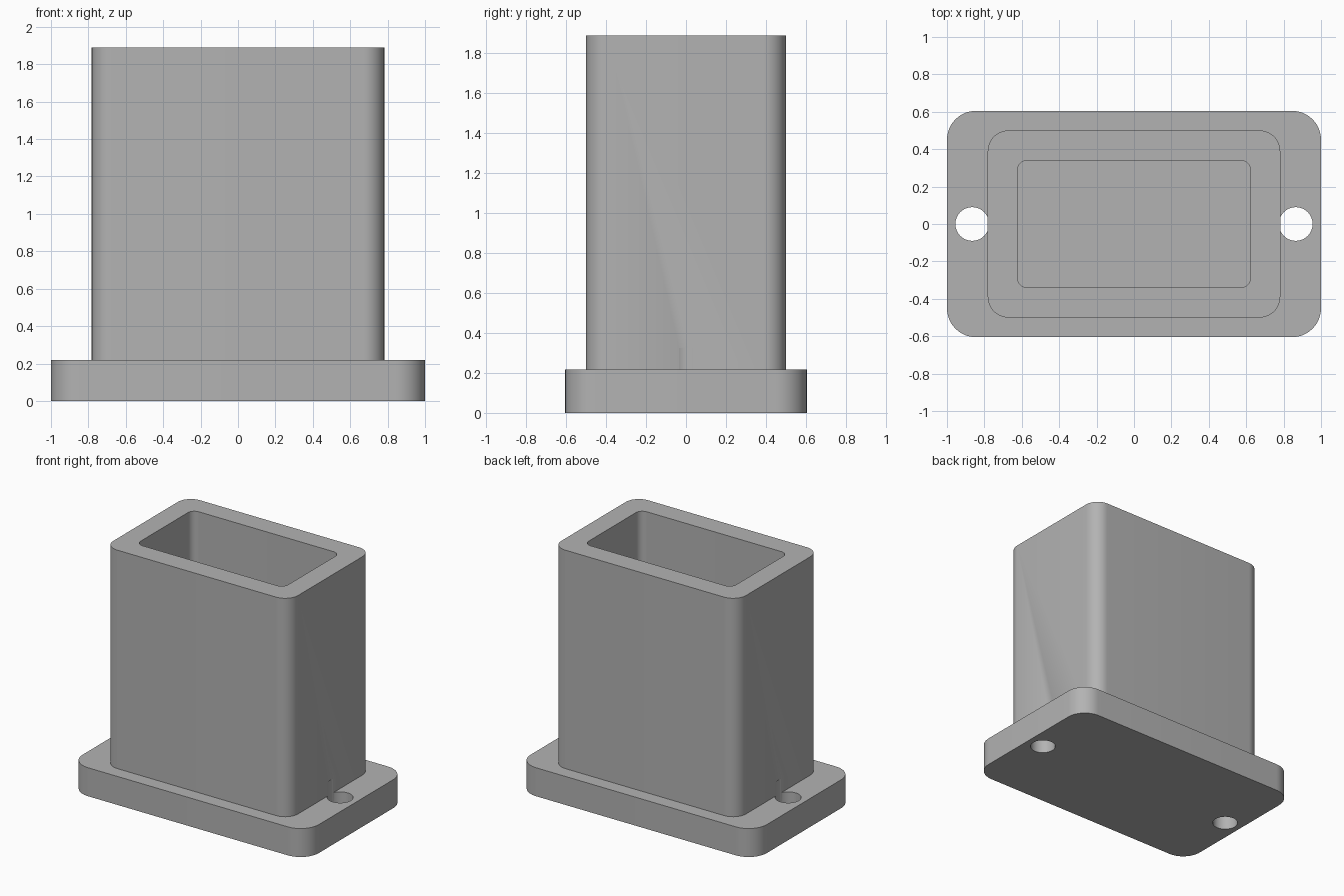
import bpy
import bmesh
import math

cube = bpy.data.objects.get("Cube")
if cube:
    bpy.data.objects.remove(cube, do_unlink=True)

grey = bpy.data.materials.new("plain grey")
grey.use_nodes = True
colour = (0.45, 0.45, 0.45, 1)
grey.diffuse_color = colour
grey.node_tree.nodes["Principled BSDF"].inputs["Base Color"].default_value = colour


def rounded_block(name, half_x, half_y, radius, bottom, top, cx=0, steps=12):
    """Extruded rectangle with round corners; a cylinder if radius equals both halves."""
    bm = bmesh.new()
    ring = []
    for corner, (sx, sy) in enumerate([(1, 1), (-1, 1), (-1, -1), (1, -1)]):
        for i in range(steps + 1):
            a = math.pi / 2 * (corner + i / steps)
            ring.append(bm.verts.new((cx + sx * (half_x - radius) + radius * math.cos(a),
                                      sy * (half_y - radius) + radius * math.sin(a), bottom)))
    bmesh.ops.remove_doubles(bm, verts=ring, dist=1e-5)
    face = bm.faces.new(list(bm.verts))
    extruded = bmesh.ops.extrude_face_region(bm, geom=[face])["geom"]
    moved = [v for v in extruded if isinstance(v, bmesh.types.BMVert)]
    bmesh.ops.translate(bm, verts=moved, vec=(0, 0, top - bottom))
    bmesh.ops.recalc_face_normals(bm, faces=bm.faces)
    mesh = bpy.data.meshes.new(name)
    bm.to_mesh(mesh)
    bm.free()
    mesh.materials.append(grey)
    obj = bpy.data.objects.new(name, mesh)
    bpy.context.collection.objects.link(obj)
    return obj


def combine(target, tool, operation):
    """Apply a boolean and discard the tool."""
    mod = target.modifiers.new(operation.lower(), "BOOLEAN")
    mod.operation, mod.solver, mod.object = operation, "EXACT", tool
    bpy.context.view_layer.objects.active = target
    bpy.ops.object.modifier_apply(modifier=mod.name)
    bpy.data.objects.remove(tool, do_unlink=True)


# Mounting flange with the upright sleeve fused on
FLANGE_TOP, SLEEVE_TOP = 0.218, 1.89
housing = rounded_block("flanged_housing", 1.0, 0.605, 0.155, 0, FLANGE_TOP)
sleeve = rounded_block("sleeve", 0.782, 0.5, 0.11, 0.1, SLEEVE_TOP)
combine(housing, sleeve, "UNION")

# Open pocket down to the flange
pocket = rounded_block("pocket_cutter", 0.624, 0.34, 0.055, FLANGE_TOP, SLEEVE_TOP + 0.2)
combine(housing, pocket, "DIFFERENCE")

# Screw holes, which graze the sleeve walls
for side in (-1, 1):
    hole = rounded_block("hole_cutter", 0.09, 0.09, 0.09, -0.1, 0.325, cx=side * 0.865)
    combine(housing, hole, "DIFFERENCE")

# Smooth corners, sharp rims
bpy.ops.object.select_all(action="DESELECT")
housing.select_set(True)
bpy.context.view_layer.objects.active = housing
bpy.ops.object.shade_smooth_by_angle(angle=math.radians(30))
